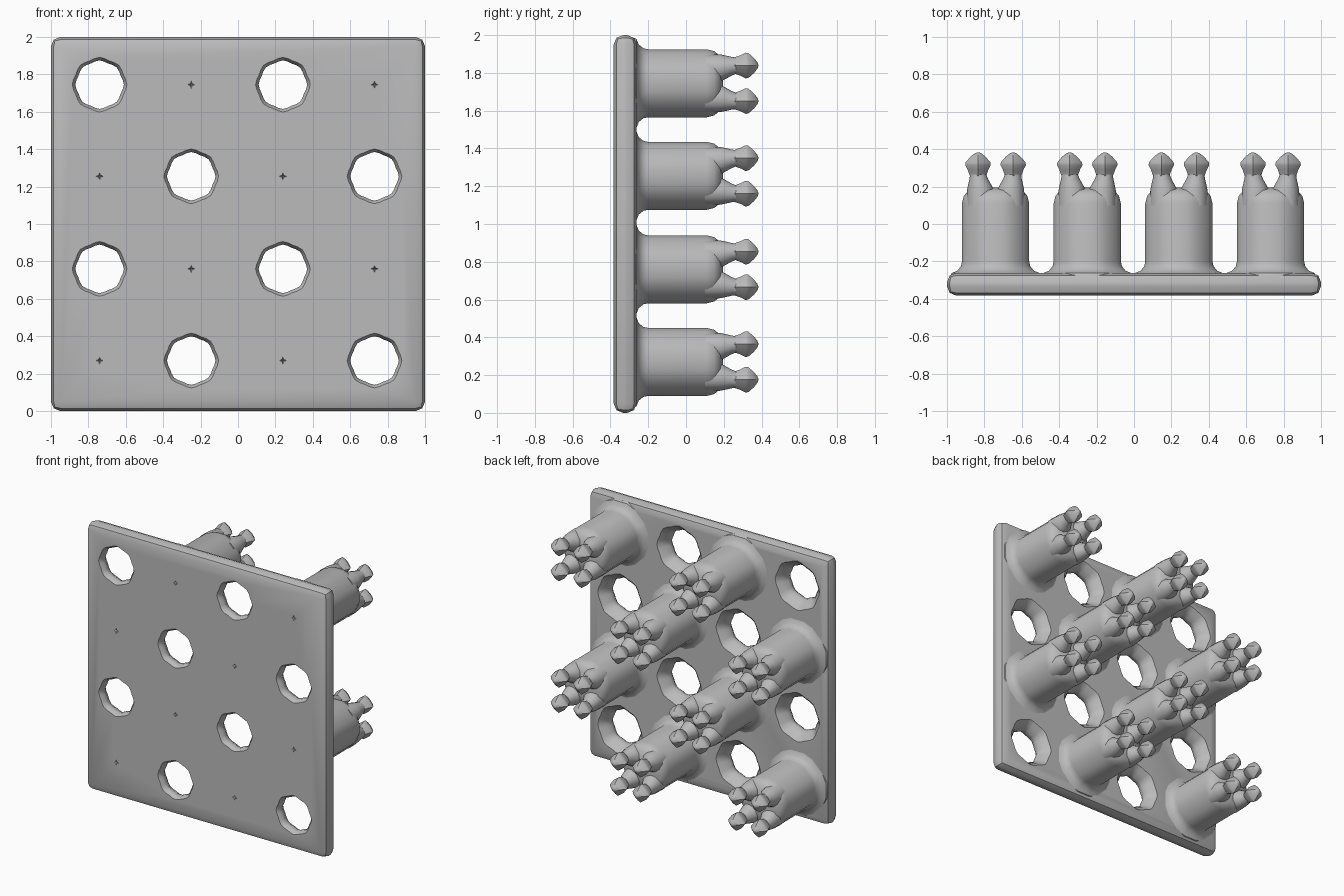
import bpy, bmesh, math

cube = bpy.data.objects.get("Cube")
if cube:
    bpy.data.objects.remove(cube)

grey = bpy.data.materials.new("plain_grey")
grey.use_nodes = True
colour = (0.5, 0.5, 0.5, 1)
grey.diffuse_color = colour
next(n for n in grey.node_tree.nodes
     if n.type == 'BSDF_PRINCIPLED').inputs["Base Color"].default_value = colour

COLS = [-0.74, -0.25, 0.24, 0.73]
ROWS = [0.27, 0.76, 1.255, 1.745]
cells = [(x, z, (i + j) % 2 == 0) for i, x in enumerate(COLS) for j, z in enumerate(ROWS)]
pegs = [(x, z) for x, z, is_peg in cells if is_peg]
holes = [(x, z) for x, z, is_peg in cells if not is_peg]


def loft(bm, rings, outline):
    """Skin rings (y, radius, centre x, centre z); outline is a list of (angle, scale)."""
    loops = [[bm.verts.new((cx + r * s * math.cos(a), y, cz + r * s * math.sin(a)))
              for a, s in outline] for y, r, cx, cz in rings]
    n = len(outline)
    for a, b in zip(loops, loops[1:]):
        for k in range(n):
            bm.faces.new((a[k], a[(k + 1) % n], b[(k + 1) % n], b[k]))
    bm.faces.new(loops[0])
    bm.faces.new(loops[-1])


def finish(bm, name):
    bmesh.ops.recalc_face_normals(bm, faces=bm.faces)
    mesh = bpy.data.meshes.new(name)
    bm.to_mesh(mesh)
    bm.free()
    mesh.materials.append(grey)
    return mesh


def place(mesh, name, location=(0, 0, 0)):
    ob = bpy.data.objects.new(name, mesh)
    ob.location = location
    bpy.context.collection.objects.link(ob)
    return ob


def smooth(ob, degrees):
    bpy.ops.object.select_all(action='DESELECT')
    ob.select_set(True)
    bpy.context.view_layer.objects.active = ob
    bpy.ops.object.shade_smooth_by_angle(angle=math.radians(degrees))


# Base plate with rounded rim
bm = bmesh.new()
bmesh.ops.create_cube(bm, size=1)
for v in bm.verts:
    v.co = (v.co.x * 2, -0.322 + v.co.y * 0.122, 1 + v.co.z * 2)
bmesh.ops.bevel(bm, geom=bm.edges[:], offset=0.05, segments=2, profile=0.5,
                affect='EDGES', clamp_overlap=True)
plate = place(finish(bm, "plate"), "plate")

# Cutter: scalloped flared holes, and a pinhole dimple in front of each peg
scallop = [(math.tau * k / 32, 1 + 0.03 * math.cos(math.tau * k / 4)) for k in range(32)]
hole_profile = [(-0.41, 0.16), (-0.383, 0.142), (-0.36, 0.126), (-0.33, 0.126),
                (-0.29, 0.15), (-0.26, 0.18), (-0.24, 0.2)]
star = [(math.tau * k / 8, 1 if k % 2 == 0 else 0.4) for k in range(8)]
bm = bmesh.new()
for x, z in holes:
    loft(bm, [(y, r, x, z) for y, r in hole_profile], scallop)
for x, z in pegs:
    loft(bm, [(-0.4, 0.035, x, z), (-0.365, 0.003, x, z)], star)
cutter = place(finish(bm, "hole_cutter"), "hole_cutter")
cutter.hide_render = True
cut = plate.modifiers.new("holes", 'BOOLEAN')
cut.operation = 'DIFFERENCE'
cut.solver = 'EXACT'
cut.object = cutter
bpy.context.view_layer.objects.active = plate
bpy.ops.object.modifier_apply(modifier="holes")
bpy.data.objects.remove(cutter)
smooth(plate, 35)

# Peg: octagonal post with softened corners and a flared foot
octagon = [(math.radians(45 * k + 22.5 + d), 1.028) for k in range(8) for d in (-9, 9)]
post_profile = [(-0.3, 0.25), (-0.262, 0.235), (-0.25, 0.205), (-0.225, 0.185),
                (-0.2, 0.18), (0.11, 0.18), (0.15, 0.17), (0.18, 0.145), (0.195, 0.06)]
bm = bmesh.new()
loft(bm, [(y, r, 0, 0) for y, r in post_profile], octagon)

# Four prongs with a pointed knob on each
prong_profile = [(0.1, 0.075, 0.08), (0.18, 0.073, 0.08), (0.21, 0.062, 0.085),
                 (0.24, 0.05, 0.09), (0.265, 0.043, 0.093)]
knob_profile = [(0.255, 0.043), (0.29, 0.055), (0.315, 0.068), (0.33, 0.066),
                (0.36, 0.04), (0.378, 0.017), (0.383, 0.004)]
round_outline = [(math.tau * k / 12, 1) for k in range(12)]
diamond = [(math.tau * k / 8, 1 if k % 2 == 0 else 0.82) for k in range(8)]
for sx in (-1, 1):
    for sz in (-1, 1):
        loft(bm, [(y, r, sx * c, sz * c) for y, r, c in prong_profile], round_outline)
        loft(bm, [(y, r, sx * 0.094, sz * 0.094) for y, r in knob_profile], diamond)
peg_mesh = finish(bm, "peg")
for n, (x, z) in enumerate(pegs, 1):
    peg = place(peg_mesh, f"peg_{n}", (x, 0, z))
smooth(peg, 40)
